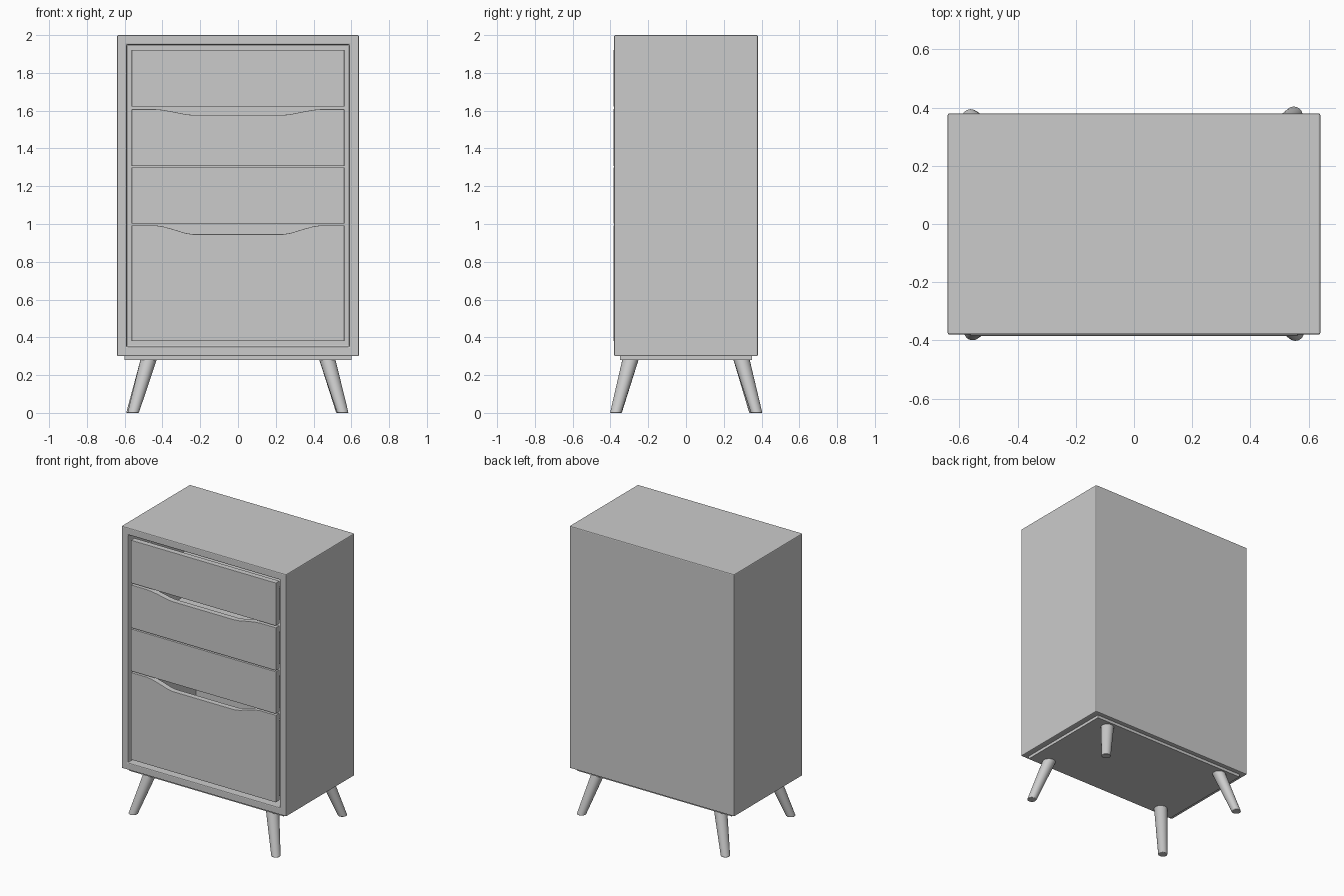
import bpy, bmesh
from mathutils import Vector

if "Cube" in bpy.data.objects:
    bpy.data.objects.remove(bpy.data.objects["Cube"])


def finish(name, bm, bevel=0.0, smooth=False):
    bmesh.ops.recalc_face_normals(bm, faces=bm.faces)
    mesh = bpy.data.meshes.new(name)
    bm.to_mesh(mesh)
    bm.free()
    ob = bpy.data.objects.new(name, mesh)
    bpy.context.collection.objects.link(ob)
    if bevel:
        mod = ob.modifiers.new("bevel", 'BEVEL')
        mod.width, mod.segments = bevel, 2
        mod.limit_method = 'ANGLE'
    if smooth:
        bpy.ops.object.select_all(action='DESELECT')
        bpy.context.view_layer.objects.active = ob
        ob.select_set(True)
        bpy.ops.object.shade_smooth_by_angle()
    return ob


def box(name, lo, hi, bevel=0.0, open_dir=None, wall=0.0, depth=0.0):
    """Box between two corners; optionally hollowed through one side."""
    lo, hi = Vector(lo), Vector(hi)
    bm = bmesh.new()
    bmesh.ops.create_cube(bm, size=1)
    for v in bm.verts:
        v.co = (lo + hi) / 2 + v.co * (hi - lo)
    if open_dir:
        d = Vector(open_dir)
        bm.normal_update()
        face = max(bm.faces, key=lambda f: f.normal.dot(d))
        bmesh.ops.inset_region(bm, faces=[face], thickness=wall)
        out = bmesh.ops.extrude_discrete_faces(bm, faces=[face])
        bmesh.ops.translate(bm, verts=out["faces"][0].verts, vec=-d * depth)
    return finish(name, bm, bevel)


def drawer(name, z0, z1, dip):
    """Panel with an optional finger scoop in its top edge, plus an open tray."""
    w = 0.563
    pts = [(-w, z0), (w, z0), (w, z1)]
    if dip:
        half = [(0.44, 0.0), (0.40, 0.12), (0.35, 0.40), (0.28, 0.86), (0.24, 1.0)]
        pts += [(x, z1 - dip * t) for x, t in half]
        pts += [(-x, z1 - dip * t) for x, t in reversed(half)]
    pts.append((-w, z1))
    bm = bmesh.new()
    face = bm.faces.new([bm.verts.new((x, -0.384, z)) for x, z in pts])
    out = bmesh.ops.extrude_face_region(bm, geom=[face])
    verts = [g for g in out["geom"] if isinstance(g, bmesh.types.BMVert)]
    bmesh.ops.translate(bm, verts=verts, vec=(0, 0.04, 0))
    finish(name + "_front", bm, 0.002)
    h = z1 - z0 - 0.08
    box(name + "_tray", (-0.54, -0.344, z0 + 0.01), (0.54, 0.30, z0 + 0.01 + h),
        open_dir=(0, 0, 1), wall=0.02, depth=h - 0.015)


# Carcass, open at the front, and the slim base under it
box("cabinet_body", (-0.64, -0.38, 0.30), (0.64, 0.38, 2.0), 0.006,
    open_dir=(0, -1, 0), wall=0.071, depth=0.72)
box("base_plate", (-0.60, -0.35, 0.28), (0.60, 0.35, 0.301))

# Drawers from top to bottom
drawer("top_drawer", 1.621, 1.922, 0)
drawer("upper_drawer", 1.307, 1.608, 0.031)
drawer("lower_drawer", 1.003, 1.299, 0)
drawer("bottom_drawer", 0.381, 0.993, 0.047)

# Splayed tapered legs: horizontal rings joined from foot to base
feet = {"front_left_leg": (-0.555, -0.370), "front_right_leg": (0.555, -0.372),
        "back_left_leg": (-0.562, 0.365), "back_right_leg": (0.550, 0.374)}
for name, (fx, fy) in feet.items():
    bm = bmesh.new()
    bmesh.ops.create_cone(bm, cap_ends=True, segments=24, radius1=0.030,
                          radius2=0.043, depth=0.282)
    top = Vector((0.473 if fx > 0 else -0.473, 0.294 if fy > 0 else -0.294, 0.282))
    foot = Vector((fx, fy, 0))
    for v in bm.verts:
        upper = v.co.z > 0
        v.co.z = 0
        v.co += top if upper else foot
    finish(name, bm, 0.003, smooth=True)
